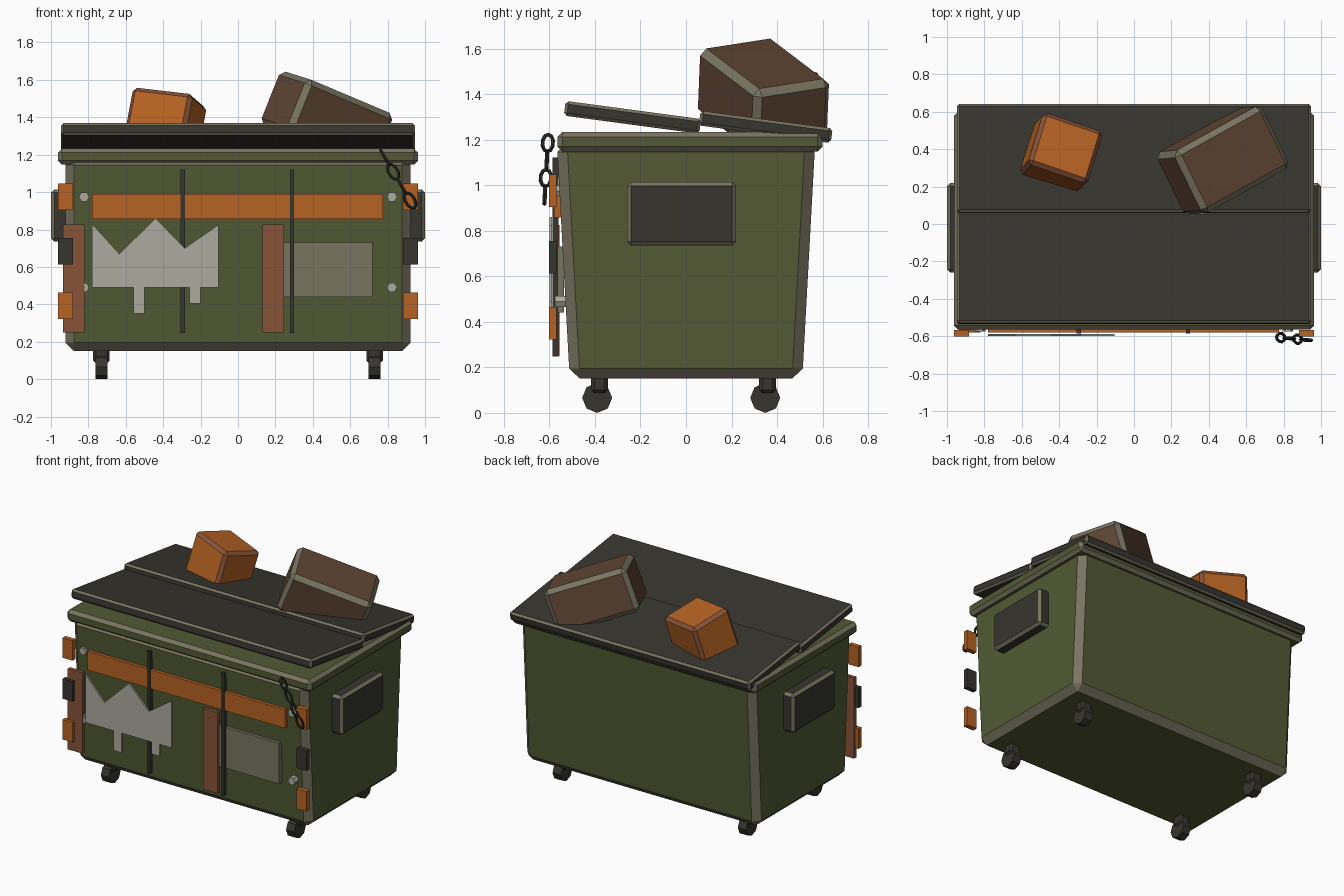
import bpy, bmesh, math
from mathutils import Matrix, Vector

cube = bpy.data.objects.get("Cube")
if cube:
    bpy.data.objects.remove(cube, do_unlink=True)


def material(name, rgb):
    m = bpy.data.materials.new(name)
    m.use_nodes = True
    m.diffuse_color = (*rgb, 1)
    m.node_tree.nodes["Principled BSDF"].inputs["Base Color"].default_value = (*rgb, 1)
    return m


GREEN = material("olive_green", (.084, .102, .034))
TRIM = material("worn_edge", (.19, .176, .12))
DARK = material("dark_charcoal", (.038, .036, .028))
ORANGE = material("orange", (.47, .125, .017))
RUST = material("rust", (.25, .088, .042))
BROWN = material("cardboard_brown", (.119, .063, .036))
PALE = material("pale_grey", (.42, .40, .345))
BLACK = material("chain_black", (.022, .022, .018))


def finish(name, bm, *mats):
    bmesh.ops.recalc_face_normals(bm, faces=bm.faces[:])
    mesh = bpy.data.meshes.new(name)
    bm.to_mesh(mesh)
    bm.free()
    for m in mats:
        mesh.materials.append(m)
    ob = bpy.data.objects.new(name, mesh)
    bpy.context.collection.objects.link(ob)
    return ob


def box(name, centre, size, mat, edge=None, bevel=0, rot=None, taper=1):
    """Box with optional chamfer in a second colour; taper narrows the base in y."""
    bm = bmesh.new()
    bmesh.ops.create_cube(bm, size=1)
    for v in bm.verts:
        if v.co.z < 0:
            v.co.y *= taper
        v.co = Vector(a * b for a, b in zip(v.co, size))
    if bevel:
        bmesh.ops.bevel(bm, geom=bm.edges[:], offset=bevel, segments=1,
                        affect='EDGES', material=1 if edge else 0)
    bm.transform(Matrix.Translation(centre) @ (rot or Matrix()))
    return finish(name, bm, *([mat, edge] if edge else [mat]))


def span(name, x, y, z, mat, **kw):
    """Box given by its ranges on each axis."""
    r = (x, y, z)
    return box(name, [(a + b) / 2 for a, b in r], [b - a for a, b in r], mat, **kw)


def cylinder(name, centre, radius, depth, sides, axis, mat, spin=0):
    bm = bmesh.new()
    bmesh.ops.create_cone(bm, cap_ends=True, segments=sides, radius1=radius,
                          radius2=radius, depth=depth)
    bm.transform(Matrix.Translation(centre) @ Matrix.Rotation(math.pi / 2, 4, axis)
                 @ Matrix.Rotation(spin, 4, 'Z'))
    return finish(name, bm, mat)


def axes(x, z):
    """Rotation from a local x direction and an approximate up direction."""
    x = Vector(x).normalized()
    y = Vector(z).cross(x).normalized()
    return Matrix((x, y, x.cross(y))).transposed().to_4x4()


# Container: tapered body, rim and two tilted lids
box("body", (0, 0, .67), (1.845, 1.135, 1.04), GREEN, TRIM, .045, taper=.9)
span("rim", (-.963, .963), (-.565, .60), (1.147, 1.233), GREEN, edge=TRIM, bevel=.022)
tilt = Matrix.Rotation(math.radians(-7.6), 4, 'X')
box("front_lid", (0, -.235, 1.298), (1.894, .60, .065), DARK, TRIM, .013, tilt)
box("back_lid", (0, .35, 1.256), (1.894, .585, .065), DARK, TRIM, .013, tilt)

# Left and right fittings
for side, s in (("left", 1), ("right", -1)):
    box(f"{side}_side_pocket", (s * .94, -.02, .875), (.12, .48, .28), DARK, TRIM, .018)
    for part, z, mat in (("upper_bracket", .975, ORANGE), ("middle_bracket", .683, DARK),
                         ("lower_bracket", .393, ORANGE)):
        box(f"{side}_{part}", (s * .922, -.585, z), (.08, .034, .142), mat)
    for level, z in (("upper", .975), ("lower", .49)):
        cylinder(f"{side}_{level}_bolt", (s * .823, -.545, z), .028, .06, 6, 'X', PALE,
                 math.pi / 6)
    for end, y in (("front", -.39), ("back", .348)):
        cylinder(f"{side}_{end}_wheel", (s * .73, y, .066), .066, .064, 8, 'Y', DARK)
        box(f"{side}_{end}_caster", (s * .73, y + .01, .127), (.088, .075, .085),
            DARK, bevel=.015)

# Front boards, rods and patches
span("orange_beam", (-.78, .775), (-.58, -.55), (.857, .99), ORANGE)
for name, x in (("outer_board", -.878), ("inner_board", .189)):
    box(name, (x, -.568, .538), (.115, .026, .575), RUST)
for name, x in (("first_rod", -.295), ("second_rod", .289)):
    box(name, (x, -.573, .685), (.023, .027, .874), DARK)
span("grey_patch", (.245, .72), (-.565, -.535), (.44, .73), TRIM)

# Jagged pale plate
outline = [(-.78, .83), (-.635, .67), (-.44, .86), (-.285, .70), (-.105, .825),
           (-.105, .49), (-.20, .49), (-.20, .405), (-.26, .405), (-.26, .49),
           (-.50, .49), (-.50, .35), (-.56, .35), (-.56, .49), (-.78, .49)]
bm = bmesh.new()
face = bm.faces.new([bm.verts.new((x, -.6, z)) for x, z in outline])
new = bmesh.ops.extrude_face_region(bm, geom=[face])["geom"]
bmesh.ops.translate(bm, vec=(0, .012, 0),
                    verts=[g for g in new if isinstance(g, bmesh.types.BMVert)])
if face.is_valid and not any(len(e.link_faces) == 1 for e in face.edges):
    pass
elif not face.is_valid:
    bm.faces.new([v for v in bm.verts if v.co.y < -.595])
finish("jagged_plate", bm, PALE)

# Boxes poking out of the lids
box("orange_carton", (-.39, .38, 1.365), (.34, .30, .30), ORANGE, RUST, .022,
    axes((.94, -.32, -.11), (.19, .20, .96)))
box("brown_carton", (.475, .34, 1.39), (.57, .375, .31), BROWN, TRIM, .03,
    axes((.82, .455, -.346), (.37, .038, .926)))

# Hanging chain of alternating links
start, end = Vector((.785, -.607, 1.185)), Vector((.92, -.62, .955))
along = axes(end - start, (0, -1, 0))
for i in range(4):
    bm = bmesh.new()
    rings = []
    for a in range(10):
        t = a * math.tau / 10
        ring = []
        for b in range(5):
            p = b * math.tau / 5
            r = .009 * math.cos(p)
            ring.append(bm.verts.new(((.044 + r) * math.cos(t), (.023 + r) * math.sin(t),
                                      .009 * math.sin(p))))
        rings.append(ring)
    for a in range(10):
        for b in range(5):
            r, q = rings[a], rings[(a + 1) % 10]
            bm.faces.new((r[b], q[b], q[(b + 1) % 5], r[(b + 1) % 5]))
    turn = Matrix.Rotation(math.pi / 2 if i % 2 == 0 else 0, 4, 'X')
    bm.transform(Matrix.Translation(start.lerp(end, i / 3)) @ along @ turn)
    finish(f"chain_link_{i + 1}", bm, BLACK)
